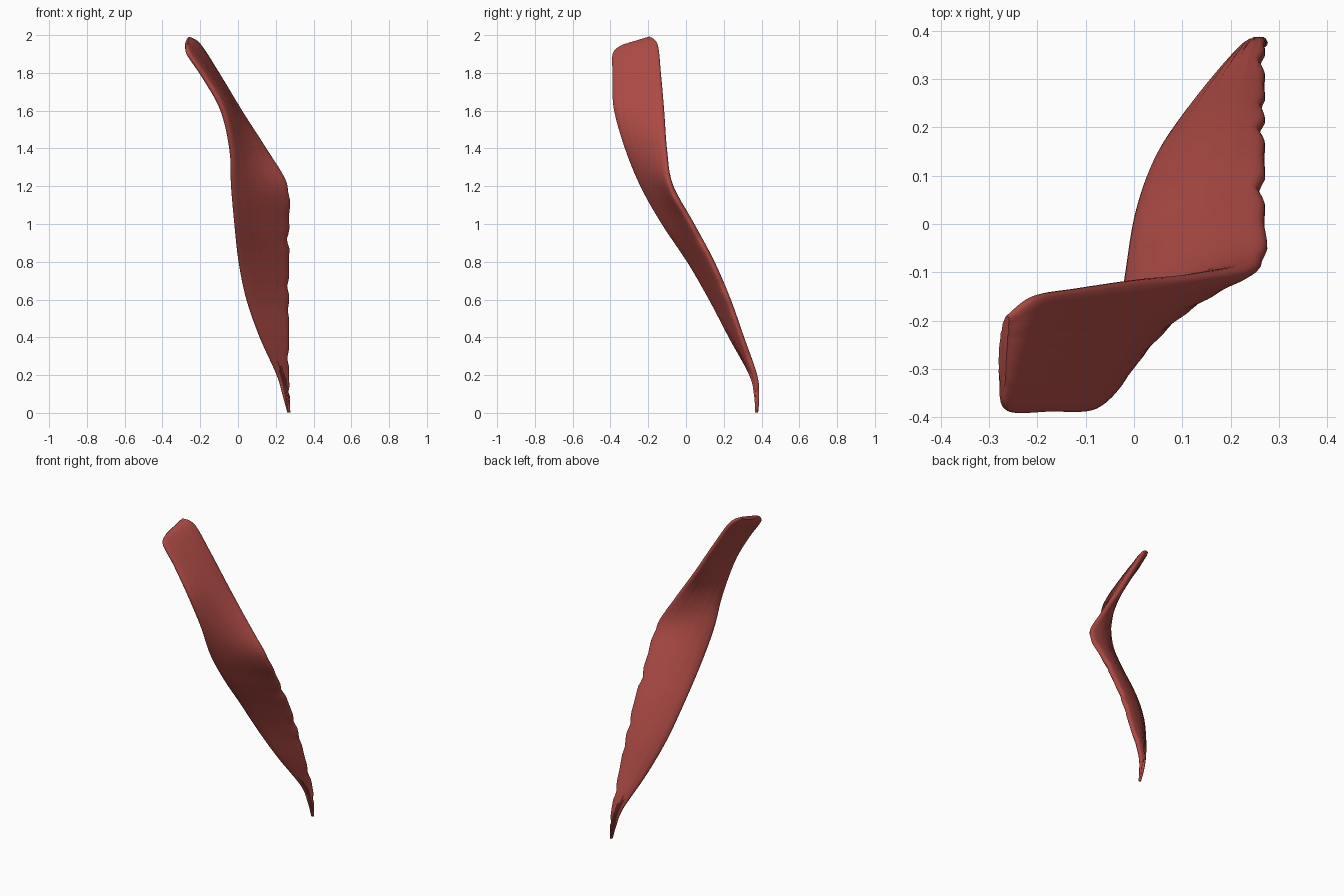
import bpy, bmesh, math, random
from mathutils import Vector

random.seed(7)
cube = bpy.data.objects.get("Cube")
if cube:
    bpy.data.objects.remove(cube)

# Stations down the strip: front edge, back edge, thickness, bow towards the back
STATIONS = [
    ((-.272, -.34, 1.945), (-.262, -.19, 1.99), .022, .006),
    ((-.262, -.387, 1.90), (-.205, -.15, 1.95), .045, .006),
    ((-.18, -.388, 1.78), (-.11, -.133, 1.80), .05, .004),
    ((-.085, -.382, 1.61), (.01, -.116, 1.60), .055, .004),
    ((-.04, -.32, 1.40), (.145, -.105, 1.40), .058, .016),
    ((-.035, -.235, 1.20), (.264, -.08, 1.20), .06, .028),
    ((-.018, -.12, 1.00), (.27, .03, 1.00), .06, .02),
    ((.004, .015, .80), (.27, .138, .80), .058, .012),
    ((.045, .13, .60), (.27, .225, .60), .052, .01),
    ((.115, .235, .40), (.27, .296, .40), .045, .006),
    ((.205, .343, .20), (.27, .367, .20), .032, .002),
    ((.238, .367, .09), (.273, .381, .09), .022, 0),
    ((.262, .37, .002), (.276, .378, .002), .012, 0),
]
STEPS, SIDES = 8, 40


def spline(values, i, t):
    """Smooth curve through the listed values."""
    a, b, c, d = (values[min(max(i + k, 0), len(values) - 1)] for k in (-1, 0, 1, 2))
    return b + (c - a) * (t / 2) + (a * 2 - b * 5 + c * 4 - d) * (t * t / 2) \
        + (b * 3 - a - c * 3 + d) * (t ** 3 / 2)


tracks = [[Vector(s[0]) for s in STATIONS], [Vector(s[1]) for s in STATIONS],
          [s[2] for s in STATIONS], [s[3] for s in STATIONS]]
rows = []
for i in range(len(STATIONS) - 1):
    for k in range(STEPS):
        rows.append([spline(track, i, k / STEPS) for track in tracks])
rows.append([track[-1] for track in tracks])

# Uneven nicks along the lower back edge
nicks = [0] * len(rows)
for r in range(5 * STEPS, 11 * STEPS, 5):
    depth = random.uniform(0, .022)
    for k, share in enumerate((.4, 1, .6)):
        nicks[r + k] = depth * share

# Fleshy twisted strip, lofted through lens-shaped sections
bm = bmesh.new()
rings = []
for r, (p, q, th, bow) in enumerate(rows):
    before, after = rows[max(r - 1, 0)], rows[min(r + 1, len(rows) - 1)]
    along = after[0] + after[1] - before[0] - before[1]
    normal = (q - p).cross(along).normalized()
    span = r / len(rows)
    ring = []
    for s in range(SIDES):
        a = math.tau * s / SIDES
        across = (1 - math.cos(a)) / 2
        lift = math.copysign(abs(math.sin(a)) ** .7, math.sin(a)) * th / 2
        # Shallow fibre grooves running lengthwise
        groove = .002 * math.sin(across * 38 + span * 5) * math.sin(a) ** 2
        arch = bow * 4 * across * (1 - across)
        point = p.lerp(q, across) + normal * (lift + groove + arch)
        point.x -= nicks[r] * across ** 8
        ring.append(bm.verts.new(point))
    rings.append(ring)
for a, b in zip(rings, rings[1:]):
    for s in range(SIDES):
        n = (s + 1) % SIDES
        bm.faces.new((a[s], a[n], b[n], b[s]))
bm.faces.new(rings[0])
bm.faces.new(rings[-1])
bmesh.ops.recalc_face_normals(bm, faces=bm.faces)

mesh = bpy.data.meshes.new("muscle_strip")
bm.to_mesh(mesh)
bm.free()
strip = bpy.data.objects.new("muscle_strip", mesh)
bpy.context.collection.objects.link(strip)

# Flesh red
red = bpy.data.materials.new("flesh_red")
red.use_nodes = True
colour = (.41, .068, .058, 1)
red.diffuse_color = colour
red.node_tree.nodes["Principled BSDF"].inputs["Base Color"].default_value = colour
mesh.materials.append(red)

bpy.context.view_layer.objects.active = strip
strip.select_set(True)
bpy.ops.object.shade_smooth_by_angle(angle=math.radians(50))
